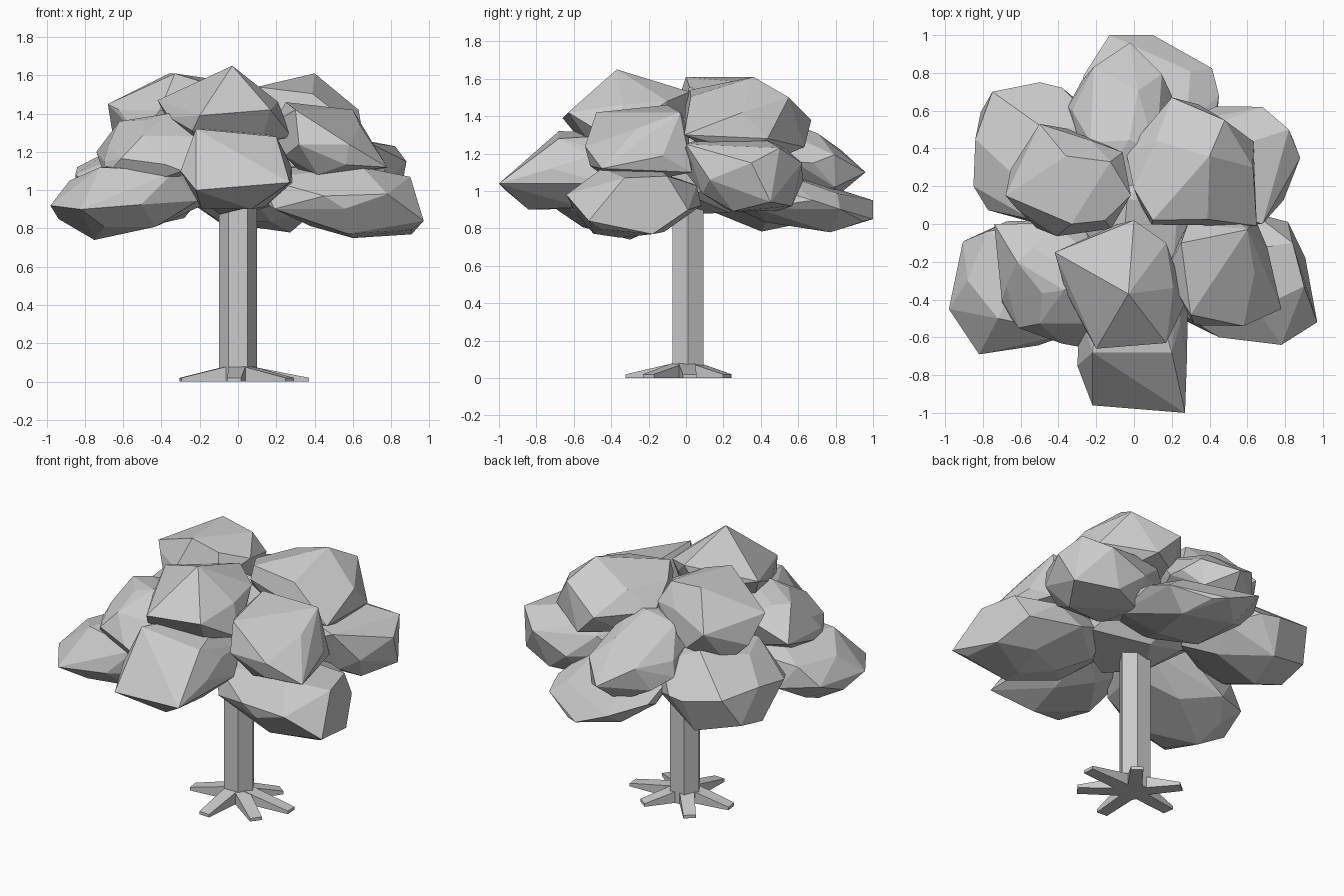
import bpy, bmesh, math, random
from mathutils import Vector

random.seed(7)


def hull_object(name, points, dissolve=0.0):
    """Convex, flat-faced solid around the points."""
    bm = bmesh.new()
    for p in points:
        bm.verts.new(p)
    bmesh.ops.convex_hull(bm, input=bm.verts)
    loose = [v for v in bm.verts if not v.link_faces]
    bmesh.ops.delete(bm, geom=loose, context='VERTS')
    if dissolve:
        bmesh.ops.dissolve_limit(bm, angle_limit=math.radians(dissolve),
                                 verts=bm.verts, edges=bm.edges)
    bmesh.ops.recalc_face_normals(bm, faces=bm.faces)
    mesh = bpy.data.meshes.new(name)
    bm.to_mesh(mesh)
    bm.free()
    obj = bpy.data.objects.new(name, mesh)
    bpy.context.collection.objects.link(obj)
    return obj


def clump(name, x, y, z, tips=(), droop=0.25, n=20, fill=0.95):
    """Faceted leaf clump in the given x, y, z ranges, pulled out to a few tips."""
    ranges = (x, y, z)
    centre = Vector([(a + b) / 2 for a, b in ranges])
    half = Vector([(b - a) / 2 for a, b in ranges])
    out = Vector((centre.x, centre.y, 0)).normalized()
    turn = random.uniform(0, 6.28)
    pts = []
    for i in range(n):
        h = 1 - 2 * (i + 0.5) / n
        r = math.sqrt(1 - h * h)
        a = i * 2.39996 + turn + random.uniform(-0.25, 0.25)
        p = Vector((r * math.cos(a), r * math.sin(a), h)) * random.uniform(0.92, 1.08)
        p = Vector([p[k] * half[k] for k in range(3)])
        p.z -= droop * p.dot(out)
        pts.append(p)
    for k in range(3):
        lo, hi = min(p[k] for p in pts), max(p[k] for p in pts)
        for p in pts:
            p[k] = centre[k] + fill * half[k] * (2 * (p[k] - lo) / (hi - lo) - 1)
    return hull_object(name, pts + [Vector(t) for t in tips], 10)


# Six-sided trunk
trunk = [(0.1 * math.cos(math.radians(60 * i)),
          0.01 + 0.095 * math.sin(math.radians(60 * i)), z)
         for i in range(6) for z in (0, 1.0)]
hull_object("trunk", trunk)

# Flat tapering roots
root_tips = [(-0.02, -0.32), (0.27, -0.2), (0.37, 0.02), (0.16, 0.22), (-0.18, 0.22), (-0.3, -0.04)]
for i, (tx, ty) in enumerate(root_tips):
    tip = Vector((tx, ty, 0))
    d = tip.normalized()
    side = Vector((-d.y, d.x, 0))
    pts = []
    for s in (-1, 1):
        inner = d * 0.04 + side * s * 0.045
        end = tip + side * s * 0.037
        pts += [inner, inner + Vector((0, 0, 0.085)), end, end + Vector((0, 0, 0.02))]
    hull_object(f"root_{i + 1}", pts)

# Lower ring of foliage
clump("foliage_low_left", (-0.96, -0.05), (-0.66, 0.04), (0.75, 1.15),
      [(-0.98, -0.45, 0.92), (-0.82, -0.69, 0.9), (-0.78, -0.04, 1.05), (-0.75, -0.3, 0.74),
       (-0.88, -0.3, 1.05), (-0.72, -0.5, 1.12), (-0.33, -0.58, 1.1)])
clump("foliage_low_right", (0.04, 0.95), (-0.62, 0.1), (0.76, 1.14),
      [(0.97, -0.52, 0.84), (0.78, -0.64, 0.98), (0.84, -0.1, 1.08), (0.6, -0.35, 0.75),
       (0.65, -0.45, 1.12), (0.9, -0.33, 1.07), (0.45, -0.6, 0.97)])
clump("foliage_low_front", (-0.3, 0.3), (-0.95, -0.12), (0.89, 1.32),
      [(-0.22, -0.96, 1.0), (0.27, -1.0, 1.04), (-0.3, -0.75, 1.1), (0.28, -0.72, 1.12),
       (-0.22, -0.68, 1.32), (0.2, -0.68, 1.28)])
clump("foliage_low_back", (-0.27, 0.44), (0.1, 0.98), (0.77, 1.14),
      [(-0.13, 1.0, 0.95), (0.1, 1.0, 0.85), (0.45, 0.68, 0.95), (-0.27, 0.78, 0.98)])
clump("foliage_back_left", (-0.84, -0.06), (-0.02, 0.74), (0.77, 1.3),
      [(-0.85, 0.2, 1.08), (-0.84, 0.45, 1.12), (-0.75, 0.7, 1.1), (-0.5, 0.75, 1.05)])
clump("foliage_back_right", (0.1, 0.86), (-0.03, 0.64), (0.88, 1.33),
      [(0.88, 0.35, 1.15), (0.82, 0.5, 1.23), (0.68, 0.62, 1.15), (0.68, 0.0, 1.25),
       (0.72, 0.5, 0.95)])

# Middle foliage
clump("foliage_mid_left", (-0.71, -0.12), (-0.65, 0.02), (1.0, 1.41),
      [(-0.7, -0.4, 1.15), (-0.29, -0.65, 1.1), (-0.74, 0.0, 1.2), (-0.62, -0.2, 1.36),
       (-0.37, -0.35, 1.4)])
clump("foliage_mid_right", (0.15, 0.72), (-0.55, 0.03), (1.05, 1.45),
      [(0.78, -0.45, 1.12), (0.25, -0.1, 1.46), (0.6, -0.03, 1.42), (0.58, -0.54, 1.24),
       (0.3, -0.48, 1.42), (0.64, 0.03, 1.1)])
clump("foliage_mid_back", (-0.34, 0.22), (0.15, 0.93), (0.95, 1.42),
      [(-0.35, 0.62, 1.12), (-0.02, 0.96, 1.1), (0.2, 0.68, 1.15)], 0.35)
clump("foliage_core", (-0.4, 0.4), (-0.38, 0.4), (0.86, 1.42), droop=0)

# Crown foliage
clump("foliage_top_left", (-0.67, 0.0), (-0.08, 0.52), (1.15, 1.59),
      [(-0.68, 0.15, 1.45), (-0.5, 0.53, 1.4), (-0.36, 0.36, 1.61), (-0.33, 0.0, 1.61),
       (-0.06, 0.38, 1.45)])
clump("foliage_top_right", (-0.06, 0.65), (-0.02, 0.65), (1.15, 1.57),
      [(0.4, 0.36, 1.61), (0.2, 0.67, 1.38), (0.48, 0.55, 1.5), (0.63, 0.3, 1.42),
       (0.65, -0.01, 1.3), (0.1, 0.02, 1.54)])
clump("foliage_top_front", (-0.4, 0.25), (-0.66, 0.04), (1.17, 1.55),
      [(-0.03, -0.37, 1.65), (-0.42, -0.15, 1.47), (-0.27, -0.38, 1.48), (-0.2, -0.66, 1.39),
       (0.17, -0.63, 1.42), (0.28, -0.4, 1.28), (0.17, -0.1, 1.48), (0.0, 0.02, 1.53)],
      0.1, fill=0.88)
